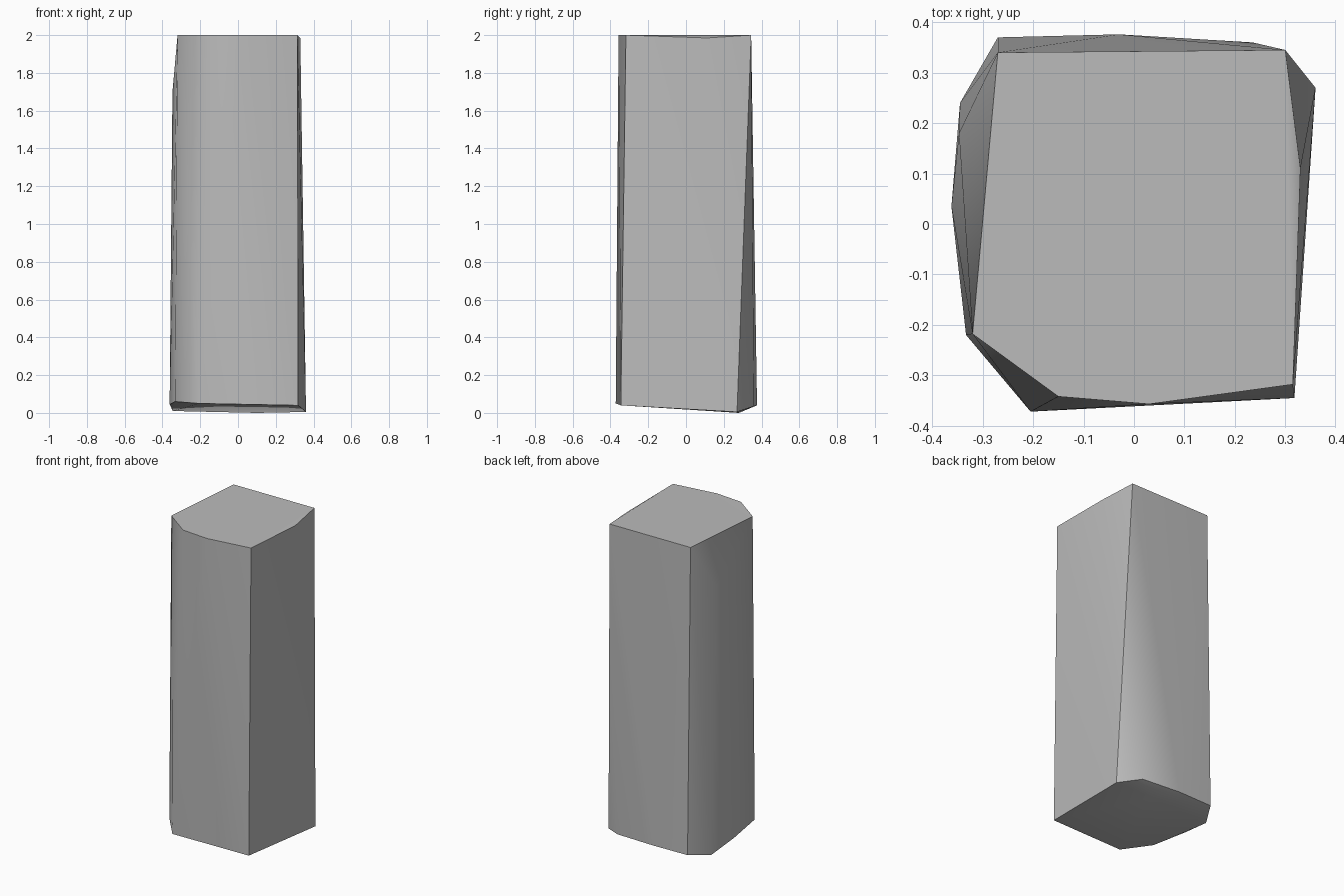
import bpy
import bmesh
from math import radians

cube = bpy.data.objects.get("Cube")
if cube:
    bpy.data.objects.remove(cube, do_unlink=True)

# Plain stone colour
stone = bpy.data.materials.new("stone_grey")
stone.use_nodes = True
grey = (0.5, 0.5, 0.5, 1)
stone.diffuse_color = grey
stone.node_tree.nodes["Principled BSDF"].inputs["Base Color"].default_value = grey

# Corners of the flat top, and of the slightly tilted foot
top = [(-0.27, 0.34), (0.30, 0.345), (0.315, -0.318),
       (0.03, -0.357), (-0.15, -0.342), (-0.32, -0.218)]
foot = [(-0.205, -0.372, 0.05), (0.318, -0.345, 0.04), (0.36, 0.27, 0.005),
        (0.235, 0.36, 0.035), (-0.03, 0.376, 0.04), (-0.27, 0.37, 0.04),
        (-0.345, 0.24, 0.01), (-0.362, 0.035, 0.045), (-0.333, -0.22, 0.06),
        (0.1, 0.28, 0)]
# Bulges on the flanks
bulges = [(0.33, 0.11, 1.985), (-0.347, 0.18, 1.7)]

# Rough pillar wrapped around the corners
bm = bmesh.new()
for co in [(x, y, 2) for x, y in top] + foot + bulges:
    bm.verts.new(co)
bmesh.ops.convex_hull(bm, input=bm.verts[:])
bmesh.ops.dissolve_limit(bm, angle_limit=radians(0.5),
                         verts=bm.verts[:], edges=bm.edges[:])
bmesh.ops.recalc_face_normals(bm, faces=bm.faces[:])
mesh = bpy.data.meshes.new("stone_pillar")
bm.to_mesh(mesh)
bm.free()
mesh.materials.append(stone)
pillar = bpy.data.objects.new("stone_pillar", mesh)
bpy.context.collection.objects.link(pillar)

# Soft flanks with crisp corners
bpy.ops.object.select_all(action="DESELECT")
pillar.select_set(True)
bpy.context.view_layer.objects.active = pillar
bpy.ops.object.shade_smooth_by_angle(angle=radians(40))
